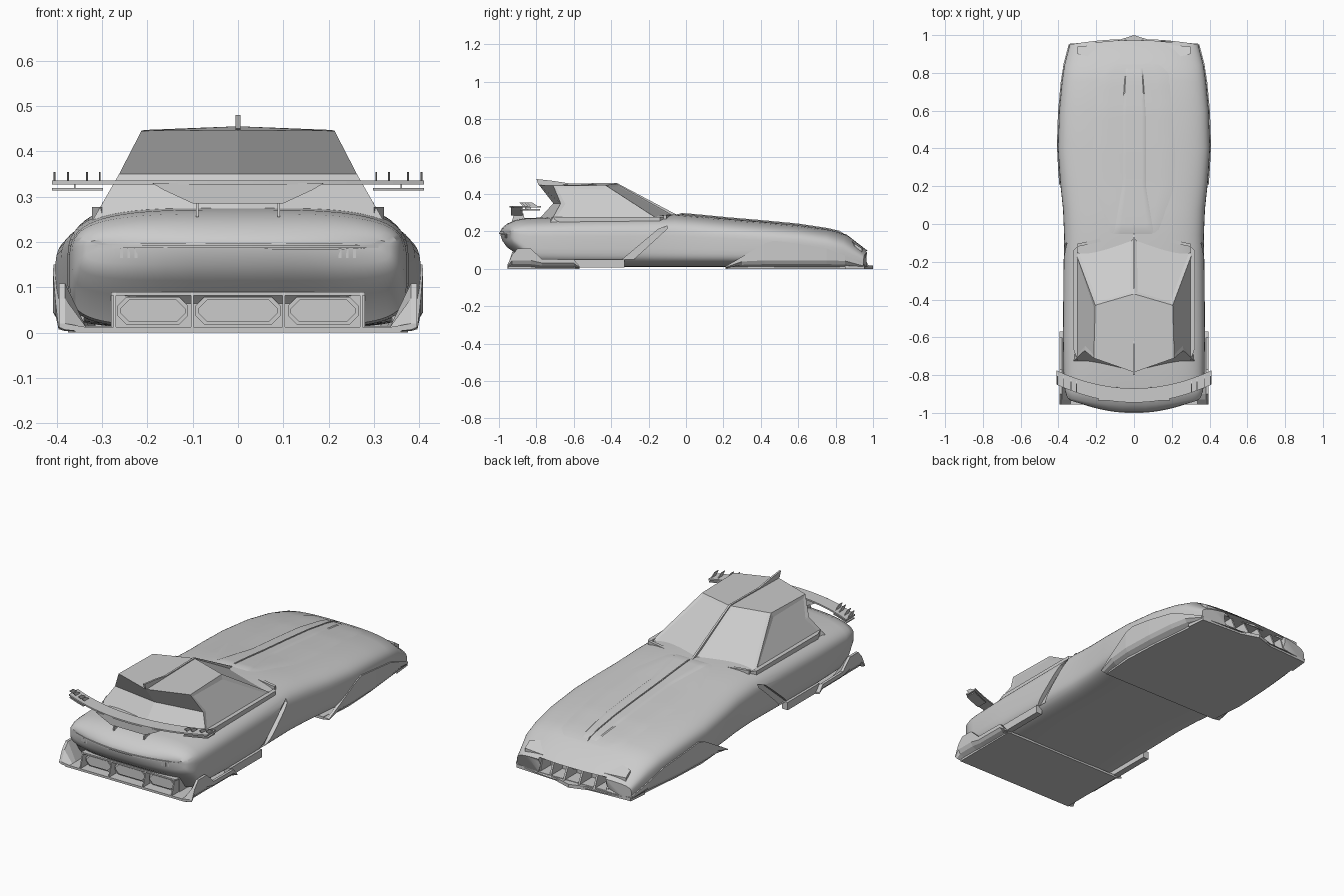
import bpy, bmesh, math
from mathutils import Vector
from mathutils.bvhtree import BVHTree

if "Cube" in bpy.data.objects:
    bpy.data.objects.remove(bpy.data.objects["Cube"])


def make(name, verts, faces, smooth=False):
    bm = bmesh.new()
    vs = [bm.verts.new(v) for v in verts]
    for f in faces:
        bm.faces.new([vs[i] for i in f])
    bmesh.ops.recalc_face_normals(bm, faces=bm.faces)
    me = bpy.data.meshes.new(name)
    bm.to_mesh(me)
    bm.free()
    ob = bpy.data.objects.new(name, me)
    bpy.context.collection.objects.link(ob)
    if smooth:
        bpy.ops.object.select_all(action='DESELECT')
        ob.select_set(True)
        bpy.context.view_layer.objects.active = ob
        bpy.ops.object.shade_smooth_by_angle(angle=math.radians(35))
    return ob


def loft(name, rings, smooth=False):
    n = len(rings[0])
    faces = [tuple(range(n)), tuple(range((len(rings) - 1) * n, len(rings) * n))]
    for r in range(len(rings) - 1):
        for i in range(n):
            j = (i + 1) % n
            faces.append((r * n + i, r * n + j, r * n + n + j, r * n + n + i))
    return make(name, [p for r in rings for p in r], faces, smooth)


def prism(name, pts, lo, hi, put):
    return loft(name, [[put(a, b, t) for a, b in pts] for t in (lo, hi)])


def X(a, b, t): return (t, a, b)      # profile in yz
def Y(a, b, t): return (a, t, b)      # profile in xz
def Z(a, b, t): return (a, b, t)      # profile in xy


def mirrored(half):
    return half + [(-x, y) for x, y in reversed(half) if abs(x) > 1e-6]


def box(name, x0, x1, y0, y1, z0, z1):
    return prism(name, [(x0, y0), (x1, y0), (x1, y1), (x0, y1)], z0, z1, Z)


def lerp(table, y):
    for (a, p), (b, q) in zip(table, table[1:]):
        if y <= b:
            return p + (q - p) * max(0, (y - a) / (b - a))
    return table[-1][1]


# Main body: y, half width, bottom, middle, top, centre bow
stations = [(-.94, .31, .184, .19, .196, .058), (-.935, .335, .15, .185, .215, .052),
            (-.92, .353, .115, .18, .24, .04), (-.88, .366, .08, .165, .262, .03),
            (-.84, .372, .015, .15, .271, .02), (-.6, .376, .01, .15, .28, 0),
            (-.3, .374, .01, .15, .285, 0), (-.06, .37, .01, .15, .291, 0),
            (.08, .376, .01, .145, .279, 0), (.22, .391, .01, .14, .265, 0),
            (.4, .403, .01, .13, .25, 0), (.6, .396, .01, .12, .231, 0),
            (.75, .382, .01, .1, .207, -.01), (.84, .369, .01, .08, .183, -.02),
            (.95, .34, .01, .04, .09, -.03)]
rings = []
for y, w, zb, zm, zt, bow in stations:
    ring = []
    for k in range(64):
        a = 2 * math.pi * (k + .5) / 64
        c, s = math.cos(a), math.sin(a)
        n = 3.5 if s > 0 else 5
        x = w * math.copysign(abs(c) ** (2 / n), c)
        h = abs(s) ** (2 / n)
        z = zm + (zt - zm) * h if s > 0 else zm - (zm - zb) * h
        ring.append((x, y - bow * (1 - (x / w) ** 2), z))
    rings.append(ring)
body = loft("body_shell", rings, True)
width = [(s[0], s[1]) for s in stations]
tree = BVHTree.FromPolygons([v.co for v in body.data.vertices],
                            [p.vertices[:] for p in body.data.polygons])


def cut(tool):
    tool.hide_render = True
    tool.display_type = 'WIRE'
    m = body.modifiers.new(tool.name, 'BOOLEAN')
    m.operation, m.object, m.solver = 'DIFFERENCE', tool, 'EXACT'


# Nose intake and diagonal side vents cut into the body
cut(box("intake_cutter", -.2, .2, .87, 1.1, .02, .095))
vent = [(-.34, .05), (-.28, .05), (-.1, .215), (-.1, .23), (-.15, .21)]
for s in (-1, 1):
    cut(prism("side_vent_cutter", vent, s * .35, s * .5, X))


# Raised panels draped over the hood
def drape(name, outline, lift, x_from=None):
    y0, y1 = outline[0][0], outline[-1][0]
    verts, faces, nx, ny = [], [], 10, 30
    for r in range(ny + 1):
        y = y0 + (y1 - y0) * r / ny
        w = lerp(outline, y)
        for c in range(nx + 1):
            x = w * (2 * c / nx - 1)
            edge = r in (0, ny) or c in (0, nx)
            hit = tree.ray_cast(Vector((x, y, 1)), Vector((0, 0, -1)))[0]
            verts.append((x, y, hit.z + (-.002 if edge else lift)))
    for r in range(ny):
        for c in range(nx):
            i = r * (nx + 1) + c
            faces.append((i, i + 1, i + nx + 2, i + nx + 1))
    return make(name, verts, faces, True)


drape("hood_panel", [(-.06, .13), (.2, .235), (.4, .24), (.8, .2), (.86, .13)], .003)
drape("hood_bulge", [(-.06, .12), (.2, .07), (.58, .07), (.84, .05)], .007)
drape("hood_rib", [(-.05, .004), (.85, .003)], .011)

# Cabin: wedge windscreen, flat roof, hollow rear
half = [(0, -.04, .27), (.325, -.11, .24), (.325, -.73, .24), (0, -.8, .25),
        (0, -.37, .455), (.205, -.43, .447), (.213, -.71, .445), (0, -.785, .447),
        (.262, -.67, .35), (0, -.71, .35)]
verts = half + [(-x, y, z) for x, y, z in half]
faces = []
for o in (0, 10):
    g = lambda *i: tuple(k + o for k in i)
    faces += [g(0, 1, 5, 4), g(4, 5, 6, 7), g(1, 2, 8, 6, 5), g(7, 6, 8, 9), g(9, 8, 2, 3), g(0, 1, 2, 3)]
cabin = make("cabin", verts, faces)
bm = bmesh.new()
bm.from_mesh(cabin.data)
bmesh.ops.remove_doubles(bm, verts=bm.verts, dist=1e-4)
bm.faces.ensure_lookup_table()
bmesh.ops.delete(bm, geom=[f for f in bm.faces if f.calc_center_median().z < .255], context='FACES')
bmesh.ops.recalc_face_normals(bm, faces=bm.faces)
for f in bm.faces:
    if f.normal.z < 0 and f.calc_center_median().z > .4 and f.calc_center_median().y > -.7:
        bmesh.ops.reverse_faces(bm, faces=bm.faces)
        break
# Recessed glass in windscreen and sides
panes = [f for f in bm.faces if f.calc_center_median().y > -.35 or abs(f.calc_center_median().x) > .22]
panes = [f for f in panes if f.calc_center_median().y > -.62]
bmesh.ops.inset_individual(bm, faces=panes, thickness=.025, depth=-.004)
bm.to_mesh(cabin.data)
bm.free()

# Centre spine and roof fin
prism("roof_fin", [(-.04, .284), (-.37, .459), (-.62, .456), (-.71, .47), (-.8, .48),
                   (-.79, .45), (-.72, .43), (-.37, .44), (-.06, .27)], -.005, .005, X)
# Cowl lip at the base of the windscreen
prism("cowl_lip", mirrored([(0, -.035), (.3, -.105), (.3, -.12), (0, -.06)]), .265, .287, Z)
# Shoulder rails beside the cabin
for s in (-1, 1):
    prism("shoulder_rail", [(s * .3, -.12), (s * .322, -.14), (s * .322, -.66), (s * .3, -.72)], .24, .277, Z)


# Side skirts hugging the body: bottom chamfer, outer wall, inner return
def skirt(name, tops, gap, fixed=None):
    for s in (-1, 1):
        rr = []
        for y, z in tops:
            w = (fixed or lerp(width, y)) + gap
            m = min(.045, z * .6)
            rr.append([(s * (w - .05), y, .002), (s * (w - .012), y, m * .55), (s * w, y, m),
                       (s * w, y, z), (s * (w - .014), y, z), (s * (w - .06), y, .012)])
        loft(name, rr)


skirt("front_skirt", [(.21, .012), (.3, .065), (.42, .135), (.47, .15), (.6, .134), (.75, .11),
                      (.85, .07), (.95, .025)], .006)
skirt("rear_skirt", [(-.955, .02), (-.93, .075), (-.9, .108), (-.83, .108), (-.77, .052),
                     (-.6, .05), (-.57, .015)], .01, .385)

# Floor plates
prism("front_floor", mirrored([(0, .21), (.36, .21), (.375, .4), (.365, .6), (.34, .85), (0, .87)]), 0, .014, Z)
box("rear_floor", -.36, .36, -.955, -.57, 0, .012)
for s in (-1, 1):
    box("rear_sill", s * .34, s * .374, -.6, -.33, .008, .05)

# Nose lip, splitter and intake dividers
lip = mirrored([(0, .96), (.13, .925), (.17, .95), (.3, .94), (.3, .9), (.17, .87), (0, .91)])
loft("nose_lip", [[(x, y, .192 - (y - .83) * .67 + d - abs(x) * .03) for x, y in lip] for d in (0, -.022)])
prism("nose_splitter", mirrored([(0, 1), (.1, .968), (.34, .955), (.35, .85), (0, .85)]), 0, .018, Z)
for x in (-.2, -.13, -.045, .045, .13, .2):
    prism("intake_divider", [(.86, .01), (.985 - abs(x) * .12, .01), (.93, .105), (.86, .105)],
          x - .005, x + .005, X)

# Exhaust bank: backing, dividers, octagonal outlets with rims
box("exhaust_backing", -.28, .28, -.895, -.8, .012, .085)
box("exhaust_top_rail", -.28, .28, -.93, -.88, .082, .09)
for x in (-.272, -.101, .101, .272):
    prism("exhaust_divider", [(-.955, .01), (-.93, .088), (-.87, .088), (-.87, .01)], x - .003, x + .003, X)


def octagon(cx, hw, hz):
    c = .02
    pts = [(hw, hz - c), (hw - c, hz), (c - hw, hz), (-hw, hz - c)]
    return [(cx + a, .048 + b) for a, b in pts + [(-a, -b) for a, b in pts]]


for cx, hw in ((-.188, .078), (0, .094), (.188, .078)):
    prism("exhaust_rim", octagon(cx, hw, .031), -.91, -.89, Y)
    prism("exhaust_outlet", octagon(cx, hw - .006, .025), -.916, -.9, Y)

# Tail crease and small gills
loft("tail_strip", [[(x, -.94 - .06 * (1 - (x / .31) ** 2) + dy, .19 + dz)
                     for dy, dz in ((-.001, -.003), (-.001, .003), (.02, .003), (.02, -.003))]
                    for x in [.31 * i / 10 for i in range(-10, 11)]])
for s in (-1, 1):
    for k in range(3):
        x = s * (.225 + .016 * k)
        box("tail_gill", x - .003, x + .003, -.967 + .004 * k, -.93, .165, .186)


# Bowed rear wing with end tiers, fins and struts
def wing_y(x): return -.87 + .095 * (abs(x) / .41) ** 2


def wing(name, x0, x1, z0, z1, inset, steps):
    rr = []
    for i in range(steps + 1):
        x = x0 + (x1 - x0) * i / steps
        y = wing_y(x)
        rr.append([(x, y - inset, z0), (x, y - inset, z1), (x, y - .075 + inset, z1), (x, y - .075 + inset, z0)])
    loft(name, rr)


wing("rear_wing", -.41, .41, .327, .335, 0, 24)
loft("wing_keel", [[(x * k, y, z) for x, z in ((-.19, .33), (-.165, .315), (-.1, .285),
                                               (.1, .285), (.165, .315), (.19, .33))]
                   for k, y in ((1, -.935), (.95, -.875))])
for s in (-1, 1):
    wing("wing_lower_tier", s * .298, s * .41, .313, .319, .006, 4)
    box("wing_spacer", s * .358, s * .362, -.86, -.83, .315, .33)
    for x in (.305, .333, .375, .405):
        y = wing_y(x)
        prism("wing_fin", [(y - .01, .332), (y - .05, .332), (y - .075, .354), (y - .045, .354)],
              s * x - .002, s * x + .002, X)
    prism("wing_strut", [(-.93, .255), (-.86, .255), (-.87, .295), (-.92, .295)],
          s * .09 - .003, s * .09 + .003, X)
